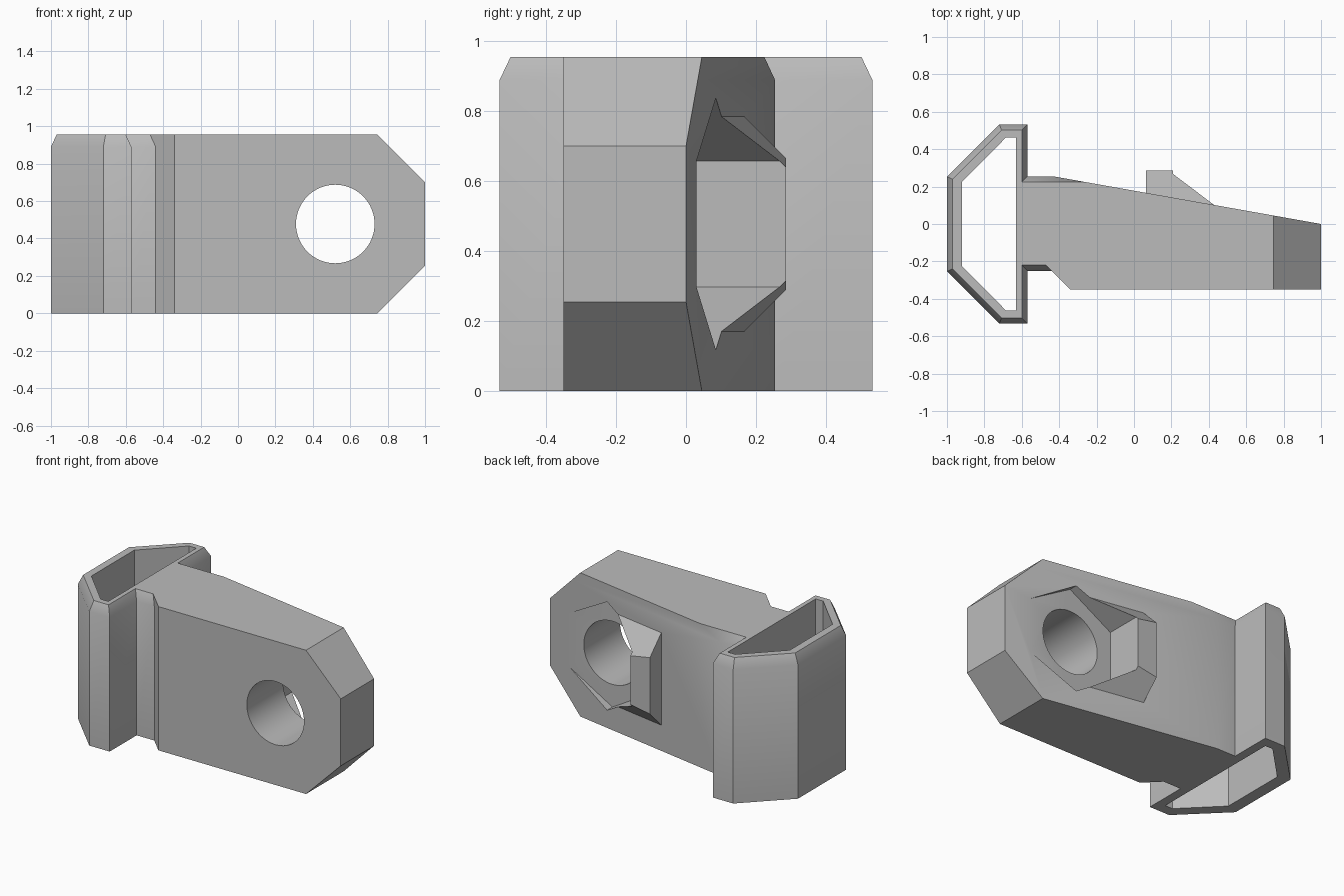
import bpy, bmesh, math

if "Cube" in bpy.data.objects:
    bpy.data.objects.remove(bpy.data.objects["Cube"])

H = 0.955          # overall height
MID = H / 2        # mirror height of the arm features
HOLE_X = 0.52      # bolt axis


def slope(x):
    """y of the tapered back face of the arm."""
    return 0.178 * (1 - x)


def loft(name, rings):
    """Closed solid through rings of equal point count."""
    bm = bmesh.new()
    loops = [[bm.verts.new(p) for p in ring] for ring in rings]
    n = len(loops[0])
    for a, b in zip(loops, loops[1:]):
        for i in range(n):
            j = (i + 1) % n
            bm.faces.new((a[i], a[j], b[j], b[i]))
    bm.faces.new(loops[0][::-1])
    bm.faces.new(loops[-1])
    bmesh.ops.recalc_face_normals(bm, faces=bm.faces)
    mesh = bpy.data.meshes.new(name)
    bm.to_mesh(mesh)
    bm.free()
    ob = bpy.data.objects.new(name, mesh)
    bpy.context.collection.objects.link(ob)
    return ob


def up(points, z):
    return [(x, y, z) for x, y in points]


def along_y(points, y):
    return [(x, y, z) for x, z in points]


def polygon(radius, sides, start):
    return [(HOLE_X + radius * math.cos(start + math.tau * i / sides),
             MID + radius * math.sin(start + math.tau * i / sides)) for i in range(sides)]


def combine(target, tool, operation):
    mod = target.modifiers.new(tool.name, 'BOOLEAN')
    mod.object, mod.operation, mod.solver = tool, operation, 'EXACT'
    bpy.context.view_layer.objects.active = target
    bpy.ops.object.modifier_apply(modifier=mod.name)
    bpy.data.objects.remove(tool)


# Sleeve and arm in one outline, with a bevelled top rim
outline = [(-1, -.253), (-.72, -.533), (-.57, -.533), (-.57, -.25), (-.44, -.25),
           (-.34, -.35), (1, -.35), (1, 0), (-.43, slope(-.43)), (-.57, slope(-.43)),
           (-.57, .533), (-.72, .533), (-1, .253)]
rim = [(-.97, -.24), (-.708, -.502), (-.6, -.502), (-.6, -.22), (-.47, -.22),
       (-.34, -.35), (1, -.35), (1, 0), (-.26, slope(-.26)), (-.6, slope(-.26)),
       (-.6, .502), (-.708, .502), (-.97, .24)]
bracket = loft("bracket", [up(outline, 0), up(outline, 0.89), up(rim, H)])

# Raised nut guard on the back, with sides leaning in
rings = []
for x in (0.065, 0.5):
    s, y = slope(x), 0.286
    half = [(s - .06, .307), (s, .307), (y, .307 - (y - s))]
    rings.append([(x, a, MID + b) for a, b in half] +
                 [(x, a, MID - b) for a, b in reversed(half)])
combine(bracket, loft("nut_guard", rings), 'UNION')

# Slot through the sleeve
slot = [(-.92, -.225), (-.685, -.462), (-.63, -.462),
        (-.63, .462), (-.685, .462), (-.92, .225)]
combine(bracket, loft("sleeve_slot", [up(slot, -.1), up(slot, 1.1)]), 'DIFFERENCE')

# Hexagonal nut pocket and round bolt hole
pocket = polygon(0.36, 6, math.pi / 2)
combine(bracket, loft("nut_pocket", [along_y(pocket, .03), along_y(pocket, .6)]), 'DIFFERENCE')
hole = polygon(0.21, 64, 0)
combine(bracket, loft("bolt_hole", [along_y(hole, -.6), along_y(hole, .6)]), 'DIFFERENCE')

# Cut corners at the tip of the arm
for side in (-1, 1):
    corner = [(.645, MID + side * (MID + .1)), (1.1, MID + side * (MID + .1)),
              (1.1, MID + side * (MID - .355))]
    combine(bracket, loft("tip_corner", [along_y(corner, -.6), along_y(corner, .6)]), 'DIFFERENCE')

# Colour and shading
grey = bpy.data.materials.new("light grey")
grey.diffuse_color = (0.5, 0.5, 0.5, 1)
grey.use_nodes = True
grey.node_tree.nodes["Principled BSDF"].inputs["Base Color"].default_value = grey.diffuse_color
bracket.data.materials.clear()
bracket.data.materials.append(grey)
for p in bracket.data.polygons:
    p.material_index = 0
bpy.ops.object.select_all(action='DESELECT')
bracket.select_set(True)
bpy.context.view_layer.objects.active = bracket
bpy.ops.object.shade_smooth_by_angle(angle=math.radians(30))
